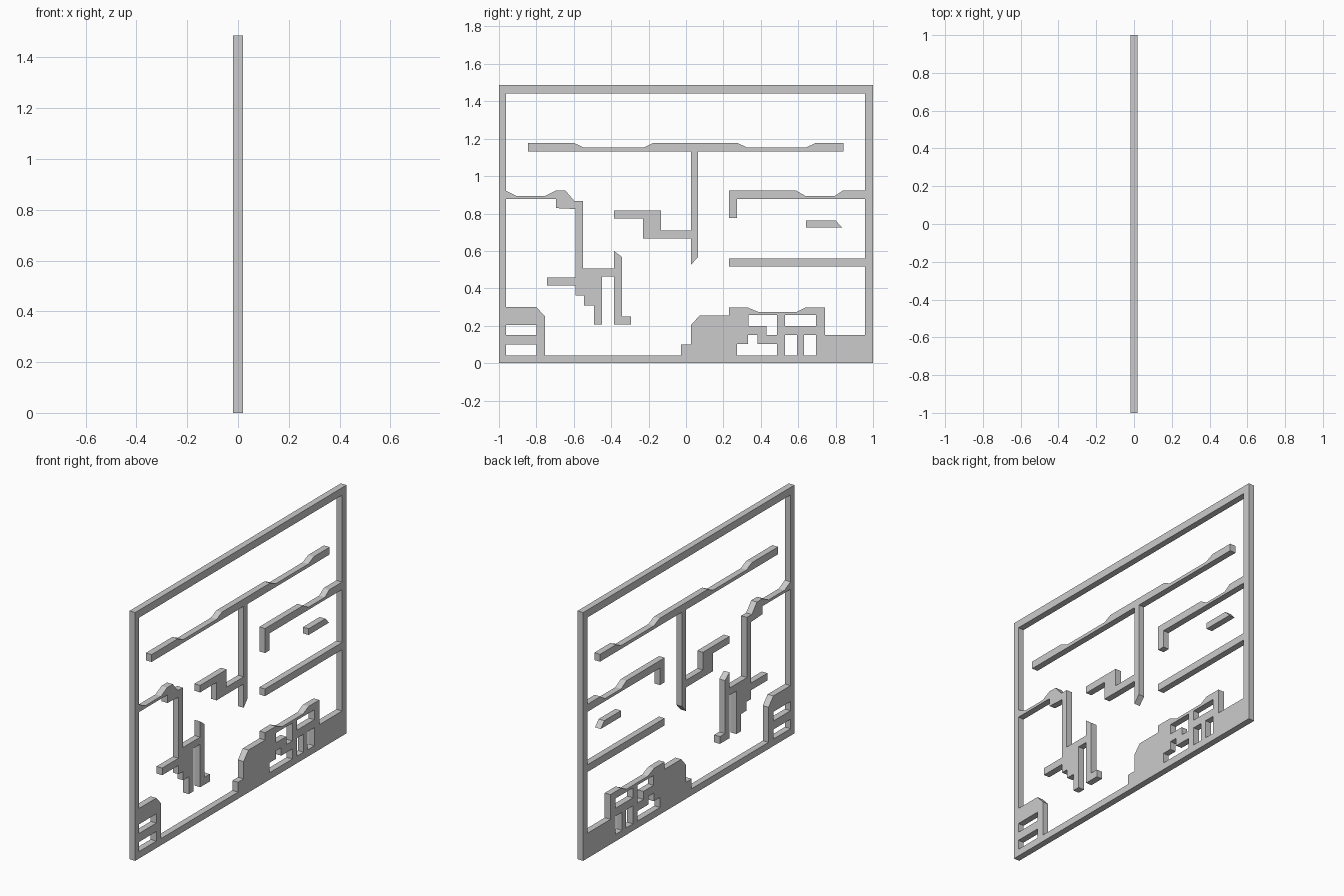
import bpy
from mathutils import Matrix

HALF = 0.019                      # half thickness of the panel
L, R = -0.962, 0.957              # inner faces of the side walls
TO_UPRIGHT = Matrix(((0, 0, 1, 0), (1, 0, 0, 0), (0, 1, 0, 0), (0, 0, 0, 1)))


def rect(y0, y1, z0, z1):
    return [(y0, z0), (y1, z0), (y1, z1), (y0, z1)]


def panel(name, loops):
    """Extrude flat (y, z) outlines along x; inner loops become holes."""
    cu = bpy.data.curves.new(name, 'CURVE')
    cu.dimensions, cu.fill_mode, cu.extrude = '2D', 'BOTH', HALF
    for pts in loops:
        s = cu.splines.new('POLY')
        s.points.add(len(pts) - 1)
        for p, (y, z) in zip(s.points, pts):
            p.co = (y, z, 0, 1)
        s.use_cyclic_u = True
    tmp = bpy.data.objects.new(name + "_outline", cu)
    bpy.context.collection.objects.link(tmp)
    bpy.context.view_layer.update()
    dg = bpy.context.evaluated_depsgraph_get()
    me = bpy.data.meshes.new_from_object(tmp.evaluated_get(dg))
    bpy.data.objects.remove(tmp)
    me.transform(TO_UPRIGHT)
    me.shade_flat()
    ob = bpy.data.objects.new(name, me)
    bpy.context.collection.objects.link(ob)
    return ob


# Inner edge of the frame, clockwise, part by part
ceiling = [(L, 1.442), (R, 1.442)]
right_upper_ledge = [(R, .922), (.837, .922), (.795, .893), (.64, .893), (.59, .922),
                     (.229, .922), (.229, .775), (.273, .775), (.273, .877), (R, .877)]
right_middle_ledge = [(R, .56), (.229, .56), (.229, .517), (R, .517)]
ruin = [(R, .15), (.742, .15), (.742, .298), (.64, .298), (.59, .273), (.388, .273),
        (.329, .298), (.229, .298), (.229, .254), (.072, .254), (.026, .203),
        (.026, .099), (-.027, .099), (-.027, .04)]
left_block = [(-.754, .04), (-.754, .25), (-.80, .30), (L, .30)]
left_ledge_under = [(L, .877), (-.695, .877), (-.695, .829), (-.59, .824)]
hanging_stair = [(-.59, .458), (-.744, .458), (-.744, .415), (-.59, .415), (-.59, .362),
                 (-.546, .362), (-.546, .309), (-.493, .309), (-.493, .206),
                 (-.449, .206), (-.449, .463), (-.385, .463), (-.385, .206),
                 (-.294, .206), (-.294, .25), (-.342, .25), (-.342, .567),
                 (-.385, .60), (-.385, .506), (-.55, .506), (-.55, .866)]
left_ledge_top = [(-.596, .866), (-.644, .922), (-.698, .922), (-.754, .893),
                  (-.906, .893), (L, .922)]
opening = (ceiling + right_upper_ledge + right_middle_ledge + ruin + left_block
           + left_ledge_under + hanging_stair + left_ledge_top)

# Windows in the left block and the ruin
windows = [
    rect(L, -.80, .15, .205), rect(L, -.80, .042, .099),
    [(.334, .257), (.334, .198), (.43, .198), (.43, .15), (.487, .15), (.487, .257)],
    [(.273, .042), (.487, .042), (.487, .102), (.382, .102), (.382, .15),
     (.332, .15), (.332, .102), (.273, .102)],
    rect(.53, .594, .042, .15), rect(.631, .695, .042, .15),
    rect(.53, .695, .198, .257),
]
panel("frame_with_ledges", [rect(-1, 1, 0, 1.487), opening] + windows)

# Free hanging platform: long ledge, column and stepped branch
long_ledge_top = [(-.845, 1.176), (-.596, 1.176), (-.546, 1.152), (-.227, 1.152),
                  (-.179, 1.176), (.277, 1.176), (.329, 1.152), (.64, 1.152),
                  (.69, 1.176), (.841, 1.176), (.841, 1.132)]
column = [(.064, 1.132), (.064, .567), (.026, .525)]
stepped_branch = [(.026, .667), (-.23, .667), (-.23, .774), (-.385, .774), (-.385, .816),
                  (-.134, .816), (-.134, .71), (.026, .71)]
panel("hanging_platform", [long_ledge_top + column + stepped_branch
                           + [(.026, 1.132), (-.845, 1.132)]])

# Small floating ledge
panel("floating_ledge", [[(.641, .763), (.80, .763), (.834, .726), (.641, .726)]])
